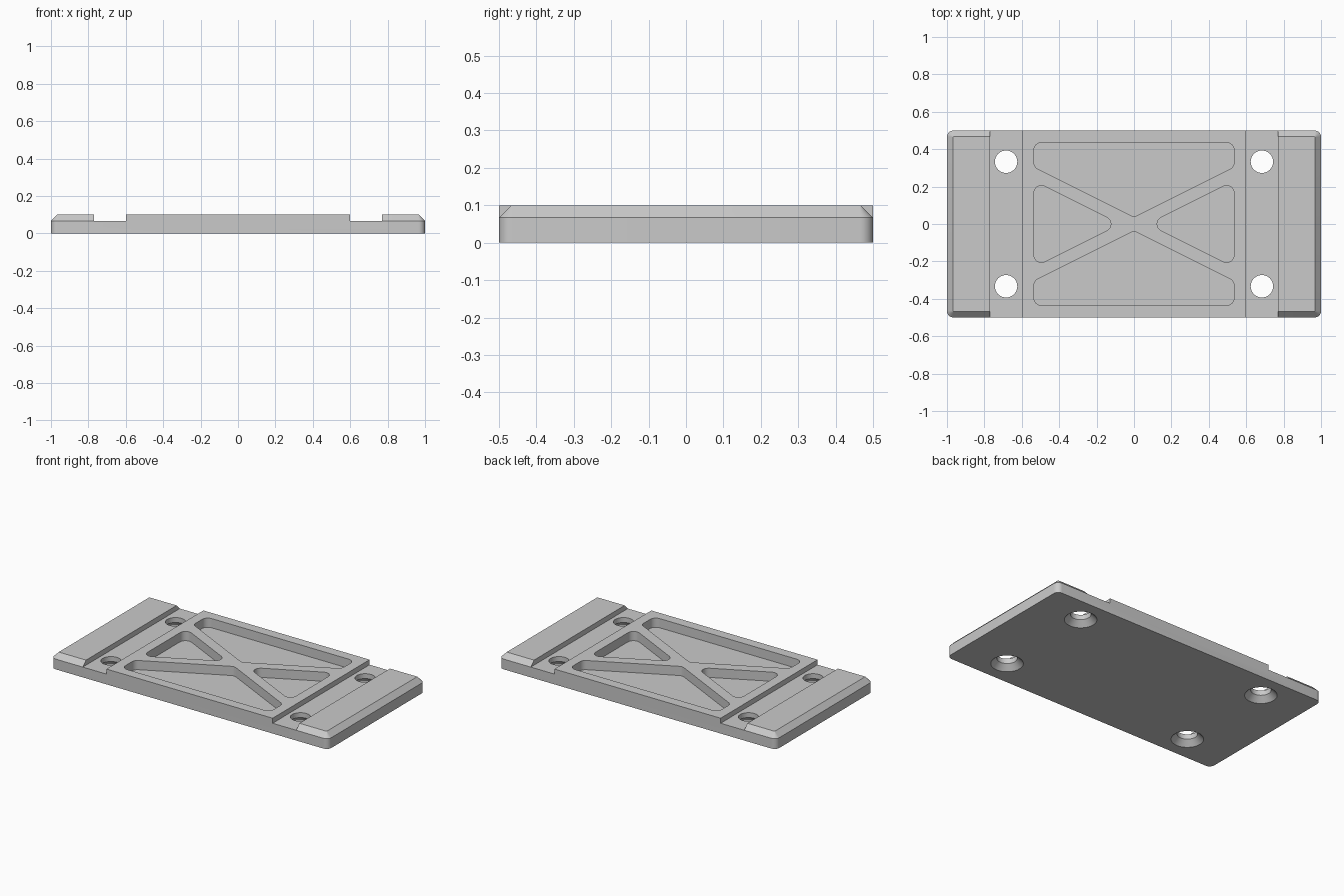
import bpy, bmesh, math
from mathutils import Vector

if "Cube" in bpy.data.objects:
    bpy.data.objects.remove(bpy.data.objects["Cube"])

TOP, STEP, BEVEL = 0.1, 0.067, 0.033

grey = bpy.data.materials.new("plain grey")
grey.diffuse_color = (0.59, 0.59, 0.59, 1)
grey.use_nodes = True
grey.node_tree.nodes["Principled BSDF"].inputs["Base Color"].default_value = grey.diffuse_color


def rounded(corners, r, n=8):
    """Outline with every corner replaced by an arc of radius r."""
    pts = [Vector((x, y, 0)) for x, y in corners]
    out = []
    for i, p in enumerate(pts):
        u = (pts[i - 1] - p).normalized()
        v = (pts[(i + 1) % len(pts)] - p).normalized()
        half = u.angle(v) / 2
        c = p + (u + v).normalized() * r / math.sin(half)
        a = (p + u * r / math.tan(half) - c).normalized()
        b = (p + v * r / math.tan(half) - c).normalized()
        out += [(c + a.slerp(b, k / n).normalized() * r)[:2] for k in range(n + 1)]
    return out


def rect(x, y):
    return [(-x, -y), (x, -y), (x, y), (-x, y)]


def circle(cx, cy, r, n=40):
    return [(cx + r * math.cos(math.tau * i / n), cy + r * math.sin(math.tau * i / n))
            for i in range(n)]


def loft(name, rings):
    """Closed solid through a stack of (outline, z) rings."""
    bm = bmesh.new()
    loops = [[bm.verts.new((x, y, z)) for x, y in pts] for pts, z in rings]
    for lo, hi in zip(loops, loops[1:]):
        for i in range(len(lo)):
            j = (i + 1) % len(lo)
            bm.faces.new((lo[i], lo[j], hi[j], hi[i]))
    bm.faces.new(loops[0][::-1])
    bm.faces.new(loops[-1])
    bmesh.ops.recalc_face_normals(bm, faces=bm.faces)
    mesh = bpy.data.meshes.new(name)
    bm.to_mesh(mesh)
    bm.free()
    mesh.materials.append(grey)
    ob = bpy.data.objects.new(name, mesh)
    bpy.context.collection.objects.link(ob)
    return ob


def combine(target, tool, operation):
    """Apply a boolean and discard the tool."""
    mod = target.modifiers.new("cut", 'BOOLEAN')
    mod.operation, mod.object, mod.solver = operation, tool, 'EXACT'
    bpy.context.view_layer.objects.active = target
    bpy.ops.object.modifier_apply(modifier=mod.name)
    bpy.data.objects.remove(tool)


# plate with rounded corners and bevelled rim
outer = rounded(rect(1, 0.5), 0.035)
plate = loft("base_plate", [
    (outer, 0), (outer, STEP),
    (rounded(rect(1 - BEVEL, 0.5 - BEVEL), 0.002), TOP)])

# lowered middle, then raised square-edged centre panel
combine(plate, loft("channel_cutter", [(rect(0.77, 0.6), STEP), (rect(0.77, 0.6), 0.3)]), 'DIFFERENCE')
combine(plate, loft("centre_panel", [(rect(0.6, 0.5), 0.05), (rect(0.6, 0.5), TOP)]), 'UNION')

# four pockets leaving an X-shaped rib
X, Y, RIB = 0.535, 0.435, 0.037
for s in (-1, 1):
    long_side = [(-X, s * Y), (-X, s * (RIB + X / 2)), (0, s * RIB),
                 (X, s * (RIB + X / 2)), (X, s * Y)]
    h = X / 2 - RIB
    short_side = [(s * X, -h), (s * X, h), (s * 2 * RIB, 0)]
    for corners in (long_side, short_side):
        pts = rounded(corners, 0.04)
        combine(plate, loft("pocket_cutter", [(pts, 0.04), (pts, 0.3)]), 'DIFFERENCE')

# four screw holes, countersunk from below
for sx in (-1, 1):
    for sy in (-1, 1):
        cx, cy = sx * 0.684, sy * 0.333
        combine(plate, loft("hole_cutter", [
            (circle(cx, cy, 0.13), -0.035), (circle(cx, cy, 0.06), 0.035),
            (circle(cx, cy, 0.06), 0.3)]), 'DIFFERENCE')

# smooth arcs, crisp edges
bpy.ops.object.select_all(action='DESELECT')
plate.select_set(True)
bpy.context.view_layer.objects.active = plate
bpy.ops.object.shade_smooth_by_angle(angle=math.radians(30))
